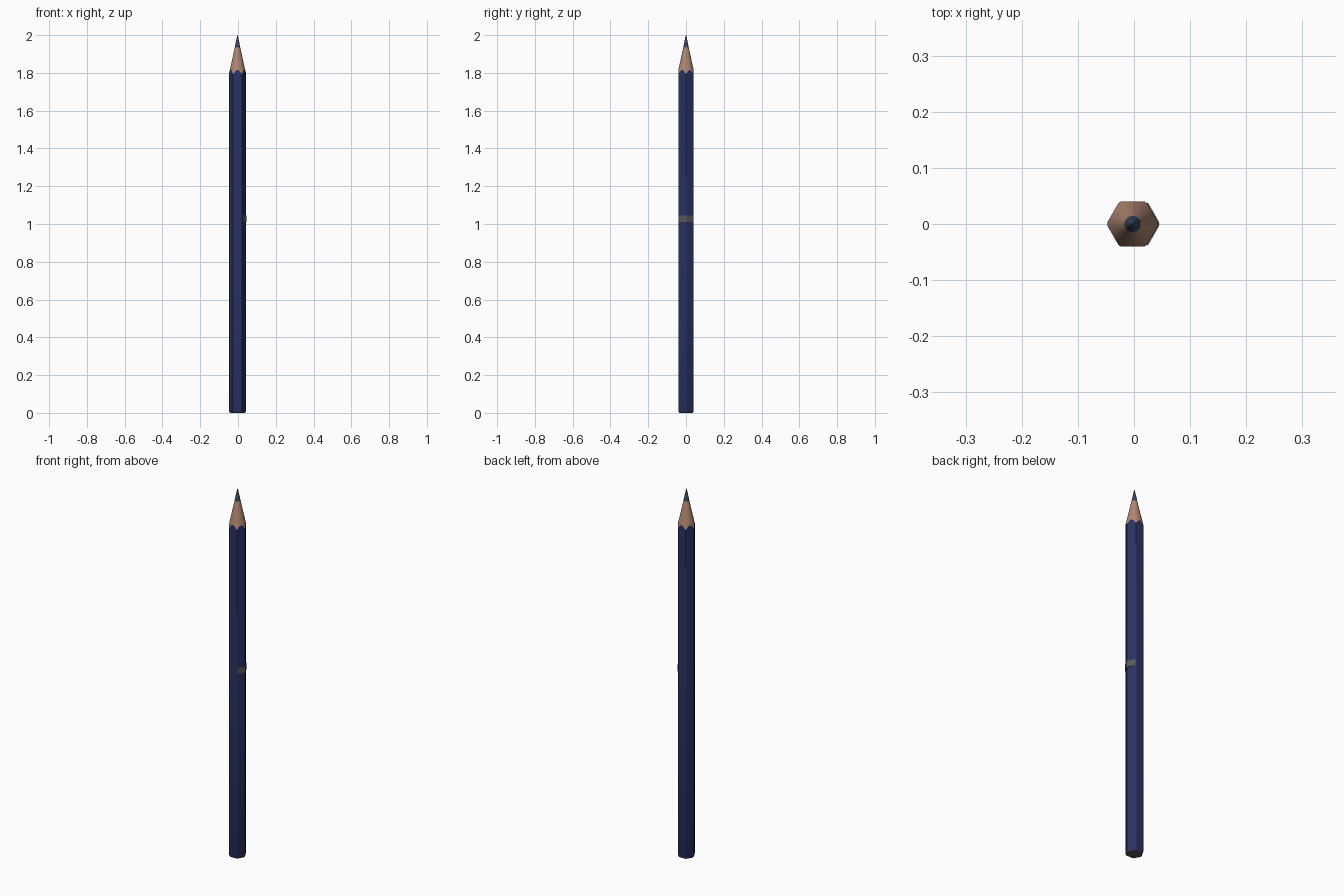
import bpy, bmesh, math

if "Cube" in bpy.data.objects:
    bpy.data.objects.remove(bpy.data.objects["Cube"])

CX, N = -0.0025, 72          # pencil axis and ring resolution
FLAT, CORNER = 0.0405, 0.0455


def mat(name, rgb):
    m = bpy.data.materials.new(name)
    lin = [((c / 255 + 0.055) / 1.055) ** 2.4 for c in rgb]
    m.diffuse_color = (*lin, 1)
    m.use_nodes = True
    m.node_tree.nodes["Principled BSDF"].inputs["Base Color"].default_value = m.diffuse_color
    return m


blue = mat("navy paint", (42, 50, 100))
wood = mat("bare wood", (176, 134, 113))
lead = mat("blue grey lead", (62, 68, 92))
grey = mat("grey print", (88, 89, 92))
end_grey = mat("end grey", (80, 84, 86))


def hex_r(a):
    # radius of a hexagon with corners on x, slightly rounded
    d = (a + math.pi / 6) % (math.pi / 3) - math.pi / 6
    return min(CORNER, FLAT / math.cos(math.pi / 6 - abs(d)))


def hex_ring(z, off=0.0):
    return [((hex_r(a) + off) * math.cos(a), (hex_r(a) + off) * math.sin(a), z)
            for a in (2 * math.pi * i / N for i in range(N))]


def circle(r, z):
    return [(r * math.cos(2 * math.pi * i / N), r * math.sin(2 * math.pi * i / N), z)
            for i in range(N)]


def scallop():
    # edge where the sharpening cone cuts the hexagon
    return [(x, y, 1.795 + (CORNER - math.hypot(x, y)) * 4) for x, y, _ in hex_ring(0)]


def loft(name, rings, material, bottom=False, top=False, closed=True):
    bm = bmesh.new()
    vs = [[bm.verts.new((x + CX, y, z)) for x, y, z in r] for r in rings]
    for a, b in zip(vs, vs[1:]):
        n = len(a)
        for i in range(n if closed else n - 1):
            j = (i + 1) % n
            bm.faces.new((a[i], a[j], b[j], b[i]))
    if bottom:
        bm.faces.new(vs[0][::-1])
    if top:
        bm.faces.new(vs[-1])
    me = bpy.data.meshes.new(name)
    bm.to_mesh(me)
    bm.free()
    me.materials.append(material)
    ob = bpy.data.objects.new(name, me)
    bpy.context.collection.objects.link(ob)
    bpy.context.view_layer.objects.active = ob
    ob.select_set(True)
    bpy.ops.object.shade_smooth_by_angle(angle=math.radians(25))
    ob.select_set(False)
    return ob


# Painted hexagonal barrel
loft("barrel", [hex_ring(0.004, -0.003), hex_ring(0.012), hex_ring(1.0), scallop()], blue)

# Unpainted flat end
loft("flat_end", [hex_ring(0, -0.008), hex_ring(0.004, -0.003)], end_grey, bottom=True)

# Sharpened wood and lead tip
loft("sharpened_wood", [scallop(), circle(0.029, 1.868), circle(0.0145, 1.935)], wood)
loft("lead_tip", [circle(0.0145, 1.935), circle(0.008, 1.968), circle(0.001, 2.0)],
     lead, top=True)

# Thin printed band wrapped around the +x corner
k = N // 6 - 1
def band(z, off):
    full = hex_ring(z, off)
    return [full[i % N] for i in range(-k, k + 1)]


loft("printed_band", [band(1.01, -0.001), band(1.01, 0.0022), band(1.045, 0.0022),
                      band(1.045, -0.001)], grey, closed=False)
